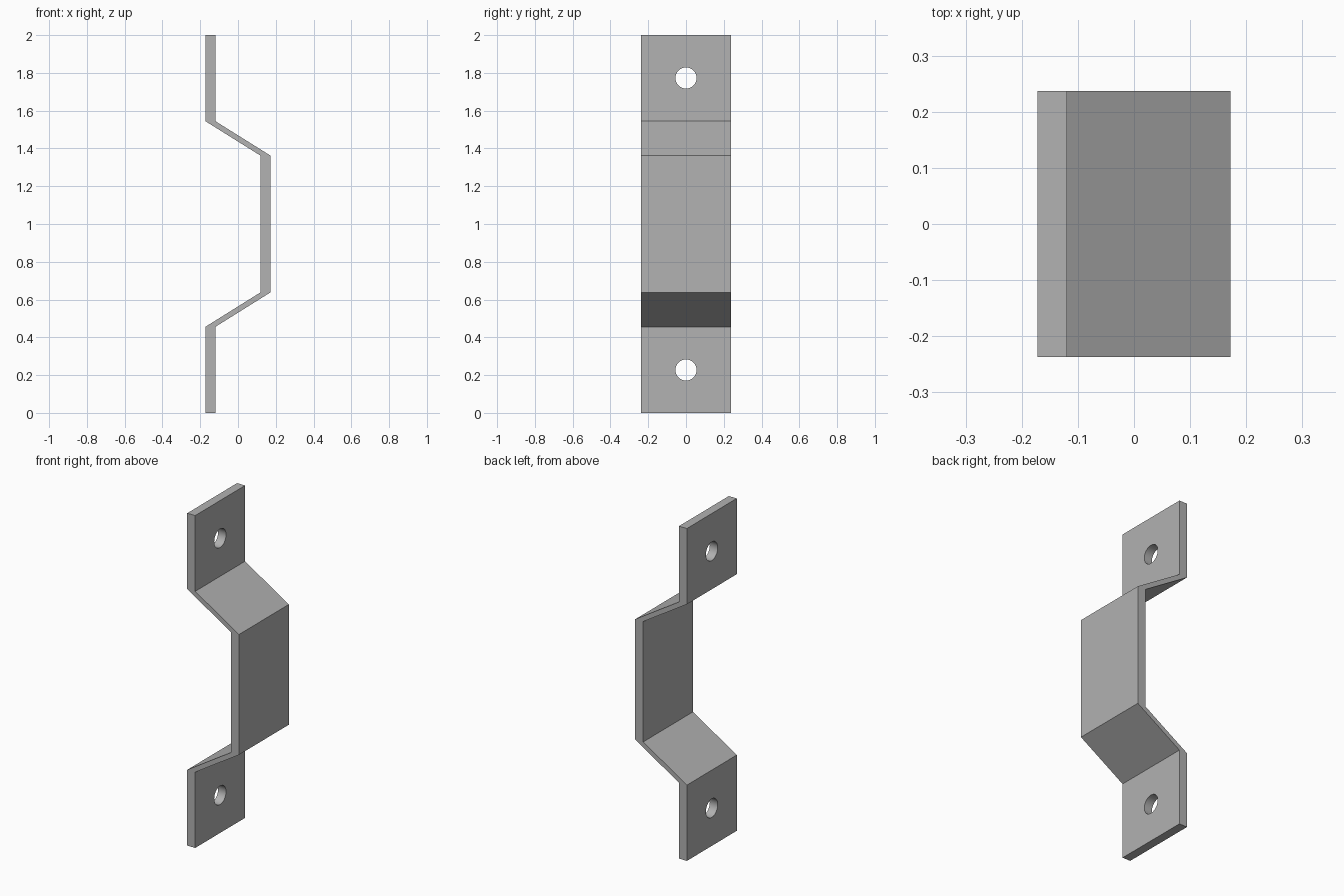
import bpy, bmesh, math

cube = bpy.data.objects.get("Cube")
if cube:
    bpy.data.objects.remove(cube, do_unlink=True)

HALF_X, HALF_Y, HEIGHT = 0.172, 0.237, 2.0
THICK = 0.053
LOW_BEND, HIGH_BEND = 0.456, 0.638
HOLE_Z, HOLE_R = 0.227, 0.056

# Single grey metal
metal = bpy.data.materials.new("grey metal")
metal.use_nodes = True
colour = (0.445, 0.445, 0.445, 1)
metal.diffuse_color = colour
metal.node_tree.nodes["Principled BSDF"].inputs["Base Color"].default_value = colour

# Bent strip: cross-sections (left edge x, z) stacked from bottom to top
lower = [(-HALF_X, 0), (-HALF_X, LOW_BEND), (HALF_X - THICK, HIGH_BEND)]
stations = lower + [(x, HEIGHT - z) for x, z in reversed(lower)]

bm = bmesh.new()
rings = [[bm.verts.new((x + dx, y, z)) for dx, y in
          ((0, -HALF_Y), (THICK, -HALF_Y), (THICK, HALF_Y), (0, HALF_Y))]
         for x, z in stations]
for a, b in zip(rings, rings[1:]):
    for i in range(4):
        j = (i + 1) % 4
        bm.faces.new((a[i], a[j], b[j], b[i]))
bm.faces.new(rings[0])
bm.faces.new(rings[-1])
bmesh.ops.recalc_face_normals(bm, faces=bm.faces)
mesh = bpy.data.meshes.new("bent_strap_bracket")
bm.to_mesh(mesh)
bm.free()
mesh.materials.append(metal)
bracket = bpy.data.objects.new("bent_strap_bracket", mesh)
bpy.context.collection.objects.link(bracket)

# Round mounting hole through each end tab
for z in (HOLE_Z, HEIGHT - HOLE_Z):
    bpy.ops.mesh.primitive_cylinder_add(
        vertices=48, radius=HOLE_R, depth=4 * THICK,
        location=(-HALF_X + THICK / 2, 0, z), rotation=(0, math.pi / 2, 0))
    cutter = bpy.context.object
    cutter.name = "hole_cutter"
    cutter.hide_render = True
    cutter.data.materials.append(metal)
    cut = bracket.modifiers.new("mounting hole", 'BOOLEAN')
    cut.operation, cut.solver, cut.object = 'DIFFERENCE', 'EXACT', cutter
    bpy.ops.object.select_all(action='DESELECT')
    bracket.select_set(True)
    bpy.context.view_layer.objects.active = bracket
    bpy.ops.object.modifier_apply(modifier=cut.name)
    bpy.data.objects.remove(cutter, do_unlink=True)

bpy.ops.object.shade_smooth_by_angle(angle=math.radians(25))
